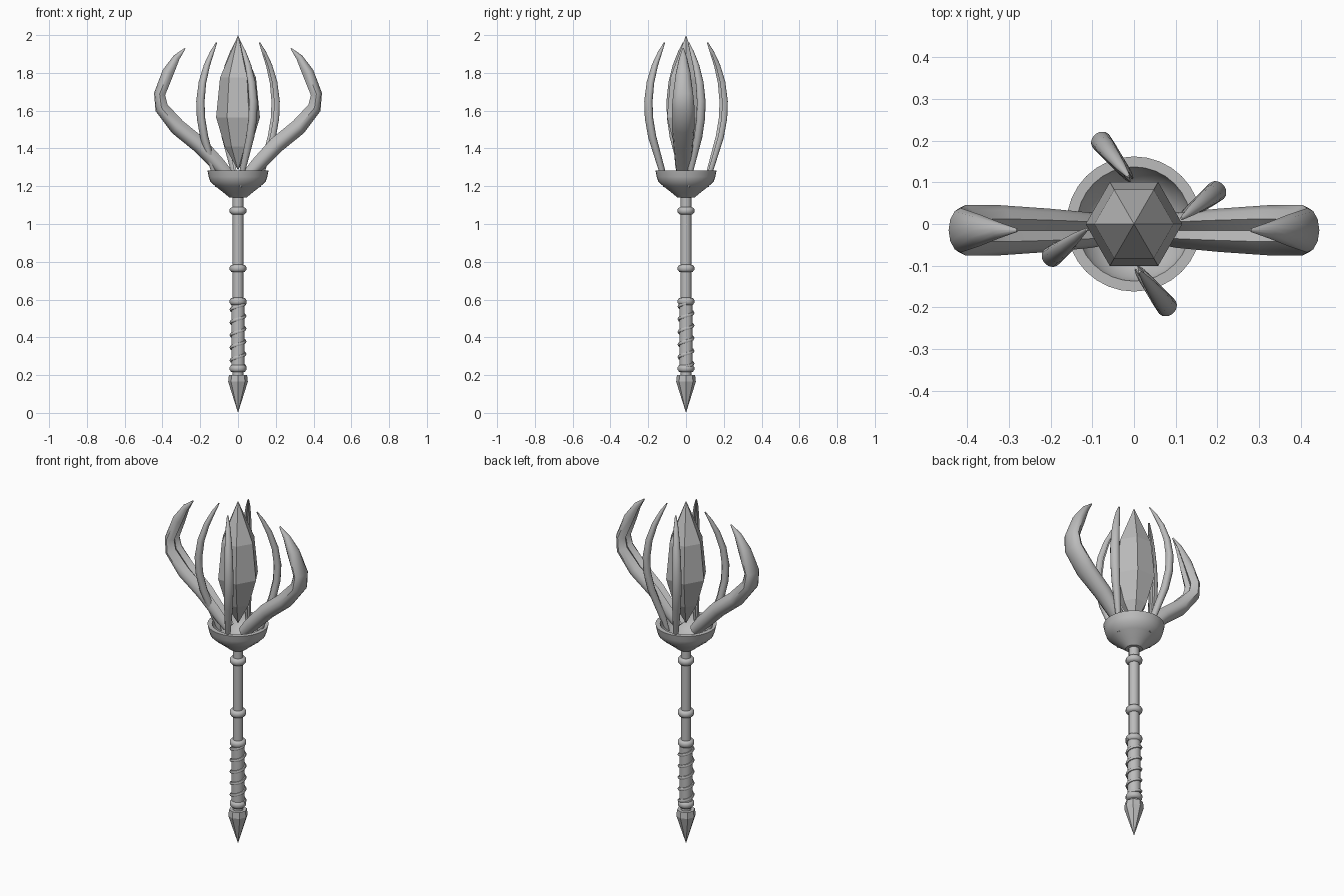
import bpy, bmesh, math
from mathutils import Vector, Matrix

if "Cube" in bpy.data.objects:
    bpy.data.objects.remove(bpy.data.objects["Cube"])

grey = bpy.data.materials.new("grey metal")
grey.diffuse_color = (0.5, 0.5, 0.5, 1)
grey.use_nodes = True
grey.node_tree.nodes["Principled BSDF"].inputs["Base Color"].default_value = grey.diffuse_color


def finish(name, bm, angle=None):
    bmesh.ops.remove_doubles(bm, verts=bm.verts, dist=1e-5)
    bmesh.ops.recalc_face_normals(bm, faces=bm.faces)
    me = bpy.data.meshes.new(name)
    bm.to_mesh(me)
    bm.free()
    me.materials.append(grey)
    ob = bpy.data.objects.new(name, me)
    bpy.context.collection.objects.link(ob)
    if angle:
        bpy.ops.object.select_all(action='DESELECT')
        ob.select_set(True)
        bpy.context.view_layer.objects.active = ob
        bpy.ops.object.shade_smooth_by_angle(angle=math.radians(angle))
    return ob


def skin(bm, rings):
    """Join closed rings of points with quads and cap both ends."""
    vs = [[bm.verts.new(p) for p in r] for r in rings]
    n = len(vs[0])
    for a, b in zip(vs, vs[1:]):
        for i in range(n):
            j = (i + 1) % n
            bm.faces.new((a[i], a[j], b[j], b[i]))
    bm.faces.new(vs[0])
    bm.faces.new(vs[-1])


def lathe(name, profile, sides, angle=None):
    """Revolve (radius, height) points about z."""
    bm = bmesh.new()
    vs = [bm.verts.new((r, 0, z)) for r, z in profile]
    es = [bm.edges.new(p) for p in zip(vs, vs[1:])]
    bmesh.ops.spin(bm, geom=vs + es, cent=(0, 0, 0), axis=(0, 0, 1),
                   angle=math.tau, steps=sides)
    return finish(name, bm, angle)


# Cross-section: rounded outside, two ridges and a groove on the inside
SECTION = [(math.cos(math.radians(a)), math.sin(math.radians(a)))
           for a in range(-90, 91, 30)]
SECTION += [(-0.55, 0.8), (-1, 0.45), (-0.5, 0), (-1, -0.45), (-0.55, -0.8)]


def claw(name, path, transform):
    """path rows: outward distance, height, half thickness, half width."""
    bm = bmesh.new()
    rings = []
    for i, (s, z, hu, hv) in enumerate(path):
        a, b = path[max(i - 1, 0)], path[min(i + 1, len(path) - 1)]
        t = Vector((b[0] - a[0], 0, b[1] - a[1])).normalized()
        nrm = Vector((t.z, 0, -t.x))
        rings.append([transform @ (Vector((s, 0, z)) + nrm * u * hu
                                   + Vector((0, v * hv, 0)))
                      for u, v in SECTION])
    skin(bm, rings)
    return finish(name, bm, 50)


# Pommel spike
lathe("pommel_spike", [(0, 0), (0.052, 0.165), (0.048, 0.2), (0, 0.2)], 8)

# Shaft and grip
lathe("shaft", [(0, 0.19), (0.028, 0.19), (0.028, 1.16), (0, 1.16)], 16, 40)
lathe("grip", [(0, 0.225), (0.035, 0.225), (0.035, 0.595), (0, 0.595)], 16, 40)

# Collar rings
for i, z in enumerate((0.235, 0.59, 0.765, 1.07)):
    lathe(f"collar_{i + 1}",
          [(0.027, z - 0.02), (0.036, z - 0.018), (0.044, z - 0.008),
           (0.044, z + 0.008), (0.036, z + 0.018), (0.027, z + 0.02)], 16, 40)

# Spiral wrap around the grip
bm = bmesh.new()
turns, steps = 5, 80
rings = []
for i in range(steps + 1):
    f = i / steps
    a = f * turns * math.tau
    out = Vector((math.cos(a), math.sin(a), 0))
    c = out * 0.037 + Vector((0, 0, 0.245 + 0.335 * f))
    rings.append([c + out * 0.008 * math.cos(k * math.tau / 6)
                  + Vector((0, 0, 0.009 * math.sin(k * math.tau / 6)))
                  for k in range(6)])
skin(bm, rings)
finish("grip_wrap", bm, 60)

# Hollow cup
lathe("cup", [(0, 1.14), (0.045, 1.14), (0.075, 1.165), (0.12, 1.2),
              (0.147, 1.225), (0.155, 1.25), (0.162, 1.283), (0.137, 1.283),
              (0.128, 1.25), (0.1, 1.215), (0.06, 1.19), (0, 1.185)], 32, 35)

# Floating six-sided crystal
lathe("crystal", [(0, 1.285), (0.07, 1.41), (0.116, 1.565),
                  (0.095, 1.775), (0, 2.0)], 6)

# Pair of large horns, mirrored left and right
HORN = [(0.05, 1.255, 0.03, 0.032), (0.1, 1.31, 0.038, 0.042),
        (0.205, 1.42, 0.043, 0.052), (0.32, 1.513, 0.043, 0.06),
        (0.405, 1.615, 0.036, 0.06), (0.415, 1.688, 0.03, 0.053),
        (0.37, 1.803, 0.031, 0.038), (0.325, 1.882, 0.018, 0.02),
        (0.28, 1.93, 0.003, 0.004)]
for side, label in ((1, "right"), (-1, "left")):
    claw(f"horn_{label}", HORN, Matrix.Translation((0, -0.015, 0))
         @ Matrix.Diagonal((side, 1, 1, 1)))

# Four slim prongs, swirled around the crystal
PRONG = [(0.0, 1.2, 0.012, 0.01), (0.025, 1.29, 0.017, 0.015),
         (0.088, 1.46, 0.02, 0.023), (0.11, 1.56, 0.02, 0.025),
         (0.114, 1.65, 0.02, 0.025), (0.1, 1.75, 0.018, 0.023),
         (0.07, 1.84, 0.015, 0.018), (0.035, 1.91, 0.01, 0.012),
         (0.005, 1.96, 0.003, 0.004)]
for i in range(4):
    claw(f"prong_{i + 1}", PRONG,
         Matrix.Rotation(i * math.pi / 2, 4, 'Z')
         @ Matrix.Translation((0.11, 0.01, 0))
         @ Matrix.Rotation(math.radians(38), 4, 'Z'))
